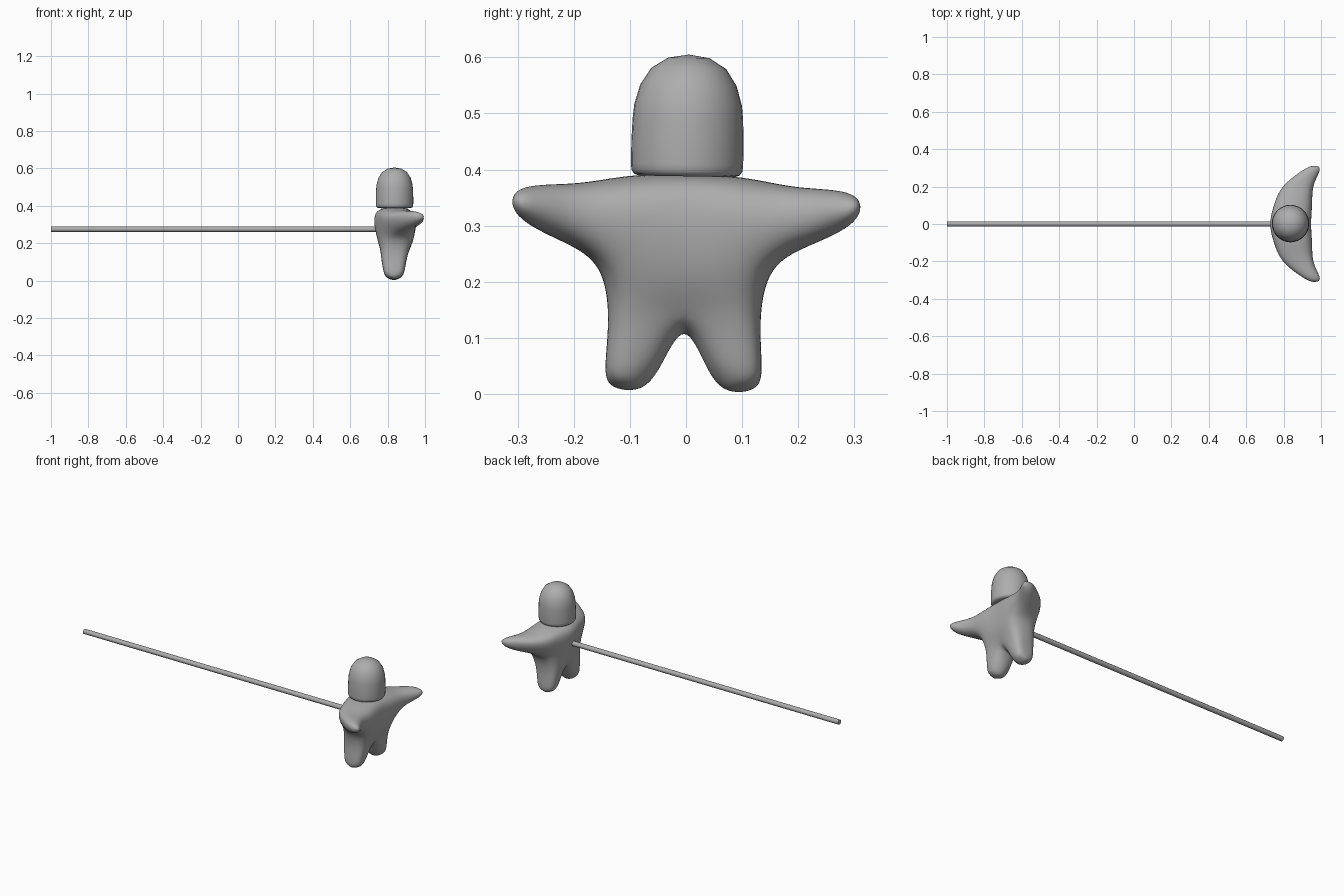
import bpy, bmesh, math
from mathutils import Vector, Matrix

if "Cube" in bpy.data.objects:
    bpy.data.objects.remove(bpy.data.objects["Cube"])

grey = bpy.data.materials.new("plain grey")
grey.diffuse_color = (0.42, 0.42, 0.42, 1)
grey.use_nodes = True
grey.node_tree.nodes["Principled BSDF"].inputs["Base Color"].default_value = grey.diffuse_color

PIVOT = Vector((0, 0, 0.3))
TILT = math.radians(-1.0)  # the figure leans very slightly sideways


def make_object(name, bm, tilt=0.0, angle=None):
    bmesh.ops.recalc_face_normals(bm, faces=bm.faces)
    bmesh.ops.translate(bm, verts=bm.verts, vec=-PIVOT)
    mesh = bpy.data.meshes.new(name)
    bm.to_mesh(mesh)
    bm.free()
    mesh.materials.append(grey)
    ob = bpy.data.objects.new(name, mesh)
    bpy.context.collection.objects.link(ob)
    ob.location = PIVOT
    ob.rotation_euler.x = tilt
    bpy.ops.object.select_all(action='DESELECT')
    ob.select_set(True)
    bpy.context.view_layer.objects.active = ob
    if angle is None:
        bpy.ops.object.shade_smooth()
    else:
        bpy.ops.object.shade_smooth_by_angle(angle=math.radians(angle))
    return ob


def fit_to_limit(bm, rounds=30):
    """Push the cage out so its subdivided surface passes through the points."""
    target = {v: v.co.copy() for v in bm.verts}
    for _ in range(rounds):
        moved = {}
        for v in bm.verts:
            n = len(v.link_edges)
            near = [e.other_vert(v) for e in v.link_edges]
            total = v.co * n * n
            for w in near:
                total = total + w.co * 4
            for f in v.link_faces:
                for w in f.verts:
                    if w is not v and w not in near:
                        total = total + w.co
            moved[v] = v.co + target[v] - total / (n * (n + 5))
        for v, co in moved.items():
            v.co = co


# Body: half outline (y, z), inset (y, z), then x at back, middle and front
points = {
    "neck":      (0.000, 0.390, 0.000, 0.360, 0.737, 0.840, 0.935),
    "shoulder":  (0.100, 0.387, 0.100, 0.355, 0.755, 0.845, 0.940),
    "arm_top":   (0.200, 0.372, 0.205, 0.352, 0.810, 0.885, 0.950),
    "hand_top":  (0.295, 0.360, 0.285, 0.350, 0.905, 0.950, 0.985),
    "hand_low":  (0.298, 0.312, 0.285, 0.322, 0.905, 0.955, 0.988),
    "arm_low":   (0.220, 0.268, 0.215, 0.295, 0.825, 0.890, 0.955),
    "armpit":    (0.155, 0.220, 0.125, 0.240, 0.772, 0.845, 0.935),
    "hip":       (0.136, 0.130, 0.112, 0.135, 0.772, 0.835, 0.900),
    "leg_out":   (0.139, 0.045, 0.122, 0.045, 0.785, 0.833, 0.882),
    "foot_out":  (0.122, 0.010, 0.112, 0.018, 0.800, 0.833, 0.866),
    "foot_in":   (0.075, 0.010, 0.085, 0.018, 0.800, 0.833, 0.866),
    "leg_in":    (0.038, 0.055, 0.060, 0.060, 0.785, 0.833, 0.882),
    "crotch":    (0.000, 0.107, 0.000, 0.140, 0.772, 0.835, 0.900),
}
patches = [
    ("neck", "shoulder", "armpit", "belly"),
    ("shoulder", "arm_top", "arm_low", "armpit"),
    ("arm_top", "hand_top", "hand_low", "arm_low"),
    ("belly", "armpit", "hip", "crotch"),
    ("crotch", "hip", "leg_out", "leg_in"),
    ("leg_in", "leg_out", "foot_out", "foot_in"),
]
bm = bmesh.new()
back, mid, front = {}, {}, {}
for key, (y, z, iy, iz, xb, xm, xf) in points.items():
    back[key] = bm.verts.new((xb, iy, iz))
    mid[key] = bm.verts.new((xm, y, z))
    front[key] = bm.verts.new((xf, iy, iz))
back["belly"] = bm.verts.new((0.742, 0, 0.235))
front["belly"] = bm.verts.new((0.940, 0, 0.235))
outline = list(points)
for layer in (back, front):
    for patch in patches:
        bm.faces.new([layer[k] for k in patch])
    for a, b in zip(outline, outline[1:]):
        bm.faces.new((mid[a], mid[b], layer[b], layer[a]))
# mirror the half to the other side and weld the middle
copy = bmesh.ops.duplicate(bm, geom=bm.verts[:] + bm.edges[:] + bm.faces[:])
for v in copy["geom"]:
    if isinstance(v, bmesh.types.BMVert):
        v.co.y = -v.co.y
bmesh.ops.remove_doubles(bm, verts=bm.verts, dist=0.0005)
fit_to_limit(bm)
body = make_object("body", bm, TILT)
sub = body.modifiers.new("rounding", 'SUBSURF')
sub.levels = sub.render_levels = 3

# Head: a domed cap turned around an upright axis
profile = [(0, 0.388), (0.085, 0.388), (0.094, 0.391), (0.099, 0.398),
           (0.100, 0.410), (0.100, 0.450), (0.0985, 0.490), (0.096, 0.515),
           (0.086, 0.550), (0.067, 0.580), (0.037, 0.599), (0, 0.605)]
bm = bmesh.new()
axis = Vector((0.837, 0, 0))
vs = [bm.verts.new(axis + Vector((r, 0, z))) for r, z in profile]
es = [bm.edges.new(pair) for pair in zip(vs, vs[1:])]
bmesh.ops.spin(bm, geom=vs + es, cent=axis, axis=(0, 0, 1),
               angle=math.tau, steps=32, use_duplicate=False)
bmesh.ops.remove_doubles(bm, verts=bm.verts, dist=0.0002)
make_object("head", bm, TILT, 50)

# Rod: long thin bar running into the back of the body
x0, x1 = -1.0, 0.78
bm = bmesh.new()
bmesh.ops.create_cone(
    bm, cap_ends=True, segments=12, radius1=0.014, radius2=0.014, depth=x1 - x0,
    matrix=Matrix.Translation(((x0 + x1) / 2, 0, 0.275)) @ Matrix.Rotation(math.pi / 2, 4, 'Y'))
make_object("rod", bm, 0.0, 40)
